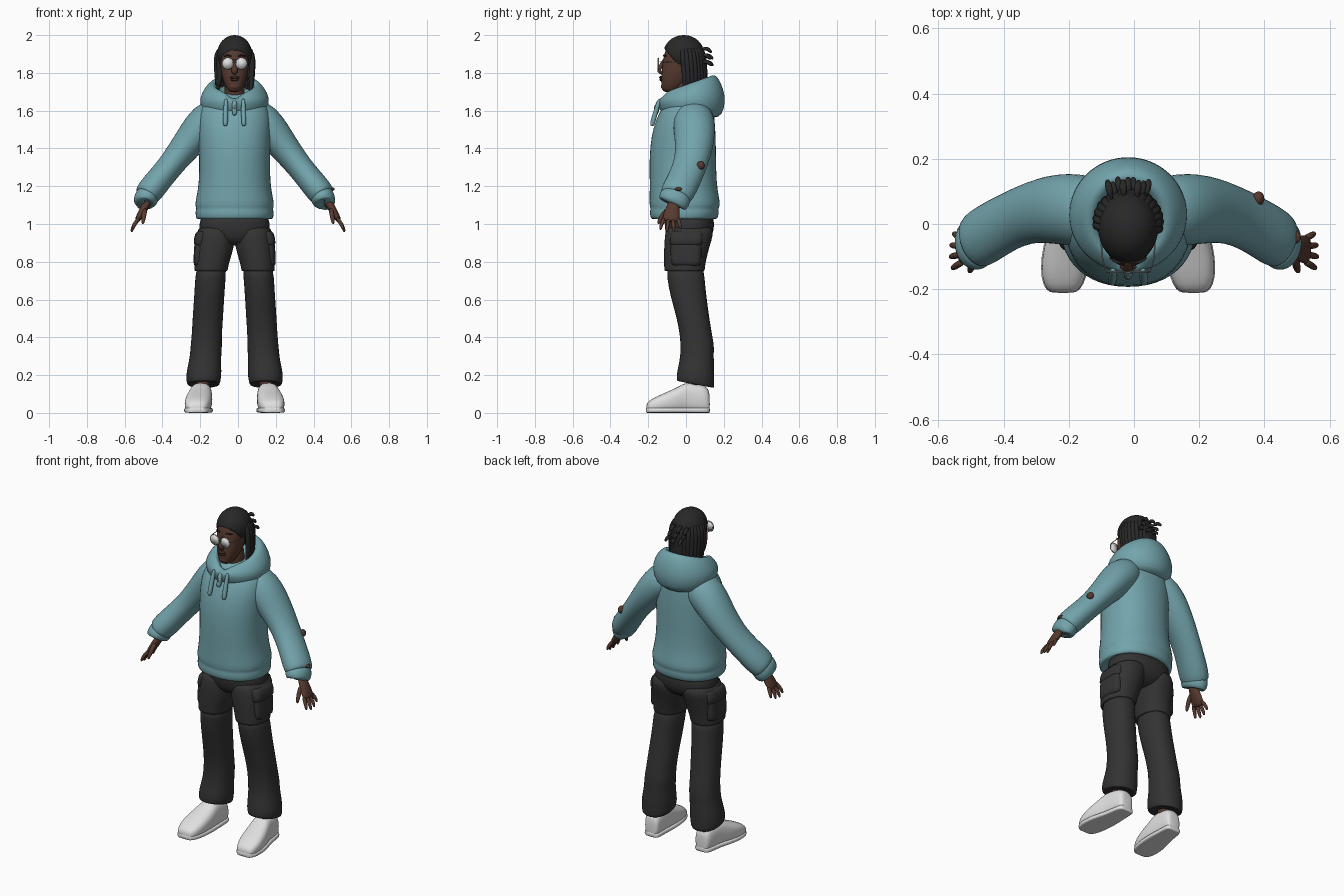
import bpy, bmesh, math, random
from mathutils import Vector

random.seed(4)
CX = -0.018  # body centre line


def material(name, col):
    m = bpy.data.materials.new(name)
    m.diffuse_color = (*col, 1)
    return m


TEAL = material("teal fleece", (0.17, 0.37, 0.41))
PANTS = material("charcoal cloth", (0.033, 0.033, 0.034))
SKIN = material("brown skin", (0.095, 0.042, 0.029))
LIP = material("dark lip", (0.06, 0.022, 0.018))
HAIR = material("black hair", (0.021, 0.021, 0.022))
WHITE = material("white leather", (0.75, 0.75, 0.75))
METAL = material("grey metal", (0.30, 0.31, 0.32))


def finish(name, bm, mat, sub=0):
    bmesh.ops.recalc_face_normals(bm, faces=bm.faces[:])
    me = bpy.data.meshes.new(name)
    bm.to_mesh(me)
    bm.free()
    me.materials.append(mat)
    for p in me.polygons:
        p.use_smooth = True
    ob = bpy.data.objects.new(name, me)
    bpy.context.collection.objects.link(ob)
    if sub:
        mod = ob.modifiers.new("smooth", "SUBSURF")
        mod.levels = mod.render_levels = sub
    return ob


def loft(name, rings, mat, sub=1):
    bm = bmesh.new()
    vs = [[bm.verts.new(p) for p in r] for r in rings]
    n = len(vs[0])
    for a, b in zip(vs, vs[1:]):
        for i in range(n):
            bm.faces.new((a[i], a[(i + 1) % n], b[(i + 1) % n], b[i]))
    bm.faces.new(vs[0])
    bm.faces.new(vs[-1])
    return finish(name, bm, mat, sub)


def unit(n, e):
    """Points of a unit superellipse."""
    out = []
    for i in range(n):
        c, s = math.cos(2 * math.pi * i / n), math.sin(2 * math.pi * i / n)
        out.append((math.copysign(abs(c) ** (2 / e), c), math.copysign(abs(s) ** (2 / e), s)))
    return out


def stack(name, rows, mat, s=1, e=2.0, n=24, dip=0.0):
    """Level rings: z, x, y, half width, half depth, tilt, wanted dip at the front."""
    rings = []
    for z, x, y, rx, ry, *t in rows:
        tilt = t[0] if t else 0
        d = dip if len(t) > 1 else 0
        rings.append([(CX + s * (x + u * rx), y + v * ry,
                       z + tilt * v * ry - (d * math.exp(-(u * rx / .045) ** 2) if v < 0 else 0))
                      for u, v in unit(n, e)])
    return loft(name, rings, mat)


def tube(name, pts, mat, n=10, cx=CX, s=1, sub=1):
    """Rings across a path: x, y, z, radius, radius towards y."""
    ps = [Vector((cx + s * p[0], p[1], p[2])) for p in pts]
    rings = []
    for i, p in enumerate(ps):
        t = (ps[min(i + 1, len(ps) - 1)] - ps[max(i - 1, 0)]).normalized()
        ref = Vector((0, 1, 0)) if abs(t.y) < .9 else Vector((0, 0, 1))
        b = (ref - t * ref.dot(t)).normalized()
        a = b.cross(t)
        ra, rb = pts[i][3], pts[i][-1]
        rings.append([p + a * ra * u + b * rb * v for u, v in unit(n, 2)])
    return loft(name, rings, mat, sub)


def ball(name, loc, r, mat):
    bm = bmesh.new()
    bmesh.ops.create_uvsphere(bm, u_segments=24, v_segments=14, radius=1)
    for v in bm.verts:
        v.co = Vector((CX + loc[0] + v.co.x * r[0], loc[1] + v.co.y * r[1], loc[2] + v.co.z * r[2]))
    return finish(name, bm, mat)


# sweater body with gathered hem
stack("sweater_body", [
    (1.045, 0, -.01, .175, .15), (1.02, 0, -.01, .198, .168), (1.035, 0, -.01, .208, .182),
    (1.07, 0, -.008, .209, .185), (1.082, 0, -.008, .203, .18), (1.10, 0, -.006, .213, .19),
    (1.15, 0, -.01, .202, .184), (1.22, 0, -.015, .19, .178), (1.35, 0, -.018, .188, .178),
    (1.47, 0, -.013, .195, .172), (1.56, 0, -.003, .196, .155), (1.62, 0, .01, .18, .135),
    (1.66, 0, .02, .145, .11), (1.70, 0, .02, .09, .07)], TEAL, e=2.2)

# hood lying around the neck
stack("hood", [
    (1.56, 0, .02, .14, .135), (1.59, 0, .025, .168, .165, -.1), (1.645, 0, .03, .186, .181),
    (1.69, 0, .027, .177, .172, .15), (1.735, 0, .022, .145, .148, .3, 1),
    (1.748, 0, .015, .118, .127, .36, 1), (1.73, 0, .01, .095, .108, .36, 1),
    (1.67, 0, .0, .075, .085, .2, 1)], TEAL, n=40, dip=.035)

# drawstrings and neck toggle
for s in (-1, 1):
    tube("drawstring", [(.045, -.138, 1.665, .008), (.046, -.146, 1.64, .012), (.048, -.168, 1.57, .014),
                        (.049, -.178, 1.53, .014), (.049, -.181, 1.518, .008)], TEAL, s=s)
tube("neck_toggle", [(0, -.138, 1.655, .008), (0, -.146, 1.645, .015), (0, -.160, 1.585, .015),
                     (0, -.163, 1.575, .008)], TEAL)
tube("toggle_pin", [(0, -.158, 1.635, .006), (0, -.169, 1.605, .006)], METAL, n=8)

for s in (-1, 1):
    # sleeve and ribbed cuff
    tube("sleeve", [(.05, .03, 1.58, .08, .08), (.125, .04, 1.565, .105, .112), (.185, .045, 1.505, .097, .112),
                    (.235, .045, 1.44, .086, .106), (.29, .037, 1.372, .076, .096), (.342, .02, 1.305, .069, .09),
                    (.40, -.01, 1.235, .07, .09), (.448, -.04, 1.175, .073, .092), (.468, -.055, 1.15, .066, .085),
                    (.474, -.058, 1.143, .055, .075)], TEAL, n=20, s=s)
    tube("cuff", [(.452, -.05, 1.165, .055, .075), (.462, -.055, 1.15, .066, .085), (.478, -.064, 1.115, .062, .084),
                  (.484, -.068, 1.10, .05, .07), (.478, -.066, 1.112, .035, .05)], TEAL, n=20, s=s)
    # hand: palm, four fingers, thumb
    tube("palm", [(.47, -.06, 1.13, .022, .032), (.49, -.068, 1.095, .022, .032), (.51, -.075, 1.06, .021, .044),
                  (.53, -.08, 1.025, .017, .046), (.536, -.082, 1.013, .01, .038)], SKIN, n=12, cx=0, s=s)
    for k in range(4):
        y, spread, ln = -.115 + .023 * k, -.02 + .012 * k, (.9, 1.05, 1, .8)[k]
        tube("finger", [(.522, y, 1.035, .012), (.522 + .026 * ln, y + spread * .6, 1.035 - .035 * ln, .0115),
                        (.522 + .037 * ln, y + spread, 1.035 - .06 * ln, .0095),
                        (.522 + .04 * ln, y + spread, 1.035 - .075 * ln, .005)], SKIN, n=8, cx=0, s=s)
    tube("thumb", [(.492, -.09, 1.085, .015), (.497, -.122, 1.05, .014), (.502, -.14, 1.02, .012),
                   (.504, -.148, .998, .006)], SKIN, n=8, cx=0, s=s)

    # trouser leg: wide upper half overlapping the lower half
    stack("upper_leg", [(1.0, .09, .02, .09, .12), (.95, .1, .018, .106, .13), (.88, .106, .004, .104, .121),
                        (.81, .118, -.005, .094, .112), (.765, .124, -.008, .089, .108), (.75, .125, -.008, .089, .108),
                        (.752, .125, -.008, .078, .095)], PANTS, s=s, e=2.2)
    stack("lower_leg", [(.79, .12, -.005, .08, .098), (.72, .128, -.002, .081, .1), (.62, .134, .012, .08, .096),
                        (.5, .142, .038, .081, .086), (.4, .148, .055, .08, .086), (.35, .15, .06, .084, .09),
                        (.30, .154, .058, .083, .088), (.24, .16, .054, .09, .097), (.20, .163, .05, .094, .1),
                        (.165, .165, .05, .09, .1, -.15), (.145, .165, .05, .084, .098, -.2),
                        (.16, .165, .05, .07, .08, -.2)], PANTS, s=s, e=2.2)
    # cargo pocket with flap
    stack("cargo_pocket", [(.775, .165, .0, .05, .075), (.79, .163, .0, .056, .082), (.88, .155, .0, .06, .085),
                           (.935, .15, .003, .058, .08), (.945, .145, .003, .05, .07)], PANTS, s=s, e=4)
    stack("pocket_flap", [(.885, .155, .0, .05, .08), (.888, .155, .002, .066, .09), (.955, .147, .005, .063, .088),
                          (.965, .142, .005, .05, .08)], PANTS, s=s, e=4)

    # ankle and slip-on shoe
    stack("ankle", [(.08, .17, .04, .035, .04), (.15, .168, .04, .036, .042), (.22, .165, .045, .04, .045)], SKIN, s=s)
    shoe = [(-.211, .2, .03, .04), (-.203, .2, .05, .06), (-.165, .198, .068, .083), (-.1, .192, .073, .112),
            (-.04, .184, .067, .138), (.0, .178, .06, .165), (.05, .175, .054, .155), (.1, .172, .05, .145),
            (.12, .17, .042, .125), (.126, .17, .03, .09)]
    loft("shoe", [[(CX + s * (x + u * w), y, h / 2 * (1 + v)) for u, v in unit(20, 2.7)] for y, x, w, h in shoe], WHITE)
    loft("shoe_sole", [[(CX + s * (x + u * (w + .003)), y * 1.005, .014 * (1 + v)) for u, v in unit(16, 5)]
                       for y, x, w, h in shoe], WHITE)

# hips
stack("trouser_hips", [(1.08, 0, .015, .175, .13), (1.0, 0, .018, .188, .133), (.95, 0, .018, .19, .128),
                       (.91, 0, .012, .15, .105), (.885, 0, .008, .07, .07)], PANTS, e=2.3)

# worn holes on one sleeve
ball("elbow_hole", (.40, .078, 1.31), (.018, .022, .022), SKIN)
ball("cuff_hole", (.512, -.04, 1.185), (.018, .02, .01), SKIN)

# head and neck
stack("neck", [(1.6, 0, .01, .06, .06), (1.68, 0, -.005, .052, .055), (1.80, 0, -.01, .055, .06)], SKIN)
stack("head", [(1.697, 0, -.085, .022, .028), (1.71, 0, -.08, .038, .048), (1.735, 0, -.068, .052, .063),
               (1.77, 0, -.055, .065, .078), (1.81, 0, -.045, .073, .084), (1.86, 0, -.037, .077, .086),
               (1.91, 0, -.028, .077, .086), (1.95, 0, -.02, .065, .075), (1.975, 0, -.015, .04, .05)],
      SKIN, e=2.2)
tube("nose", [(0, -.112, 1.875, .009), (0, -.128, 1.845, .011), (0, -.146, 1.815, .019, .013),
              (0, -.138, 1.802, .018, .012), (0, -.12, 1.798, .01)], SKIN)
ball("upper_lip", (0, -.132, 1.776), (.026, .011, .007), LIP)
ball("lower_lip", (0, -.13, 1.764), (.023, .011, .007), LIP)
ball("chin", (0, -.113, 1.728), (.028, .02, .018), SKIN)

# glasses and brows
for s in (-1, 1):
    tube("lens", [(.036 * s, -.150, 1.85, .029), (.036 * s, -.144, 1.85, .029)], WHITE, n=24, sub=0)
    ring = [(s * .036 + .030 * math.cos(a), -.147, 1.85 + .030 * math.sin(a), .0028)
            for a in [math.pi * k / 12 for k in range(25)]]
    tube("lens_rim", ring, METAL, n=6, sub=0)
    tube("glasses_temple", [(.066, -.145, 1.858, .003), (.08, -.12, 1.858, .003), (.084, -.02, 1.855, .003)],
         METAL, n=6, s=s)
    tube("brow", [(.014, -.121, 1.888, .004), (.036, -.118, 1.895, .006), (.06, -.102, 1.888, .003)], HAIR, n=6, s=s)
tube("glasses_bridge", [(-.01, -.149, 1.856, .003), (.01, -.149, 1.856, .003)], METAL, n=6, sub=0)

# hair cap trimmed along a sloping hairline
bm = bmesh.new()
bmesh.ops.create_uvsphere(bm, u_segments=32, v_segments=20, radius=1)
for v in bm.verts:
    v.co = Vector((CX + v.co.x * .092, -.012 + v.co.y * .108, 1.9 + v.co.z * .1))
cut = bmesh.ops.bisect_plane(bm, geom=bm.verts[:] + bm.edges[:] + bm.faces[:], plane_co=(0, -.112, 1.925),
                             plane_no=(0, .125, .105), clear_inner=True)
bmesh.ops.holes_fill(bm, edges=[e for e in bm.edges if e.is_boundary])
finish("hair_cap", bm, HAIR)

# hanging locks from temple to temple around the back
for layer in (0, 1):
    for k in range(17):
        a = math.radians(-12 + 204 * (k + .5 * layer) / 16.5)
        c, d = math.cos(a), math.sin(a)
        j = random.uniform(-.012, .012)
        w, low = .096 - .012 * layer, 1.705 + .02 * layer + .02 * d + j
        tube("hair_lock", [(.07 * c, -.005 + .08 * d, 1.94, .010), (w * c, .002 + .09 * d, 1.90, .017),
                           (w * c, .008 + .09 * d, 1.84 + j, .017), ((w - .004) * c, .012 + .088 * d, 1.77, .016),
                           (.093 * c + j * .5, .012 + .09 * d, low + .02, .013), (.09 * c + j, .01 + .09 * d, low, .006)],
             HAIR, n=7)

# short tied tufts at the back of the head
for k in range(9):
    x, z = -.056 + .014 * k, 1.925 - .035 * (k % 3)
    j = random.uniform(-.01, .015)
    tube("hair_tuft", [(x * .8, .06, z - .01, .012), (x, .095, z + .008, .014), (x * 1.1, .118 + j, z, .013),
                       (x * 1.15, .132 + j, z - .02, .007)], HAIR, n=7)
